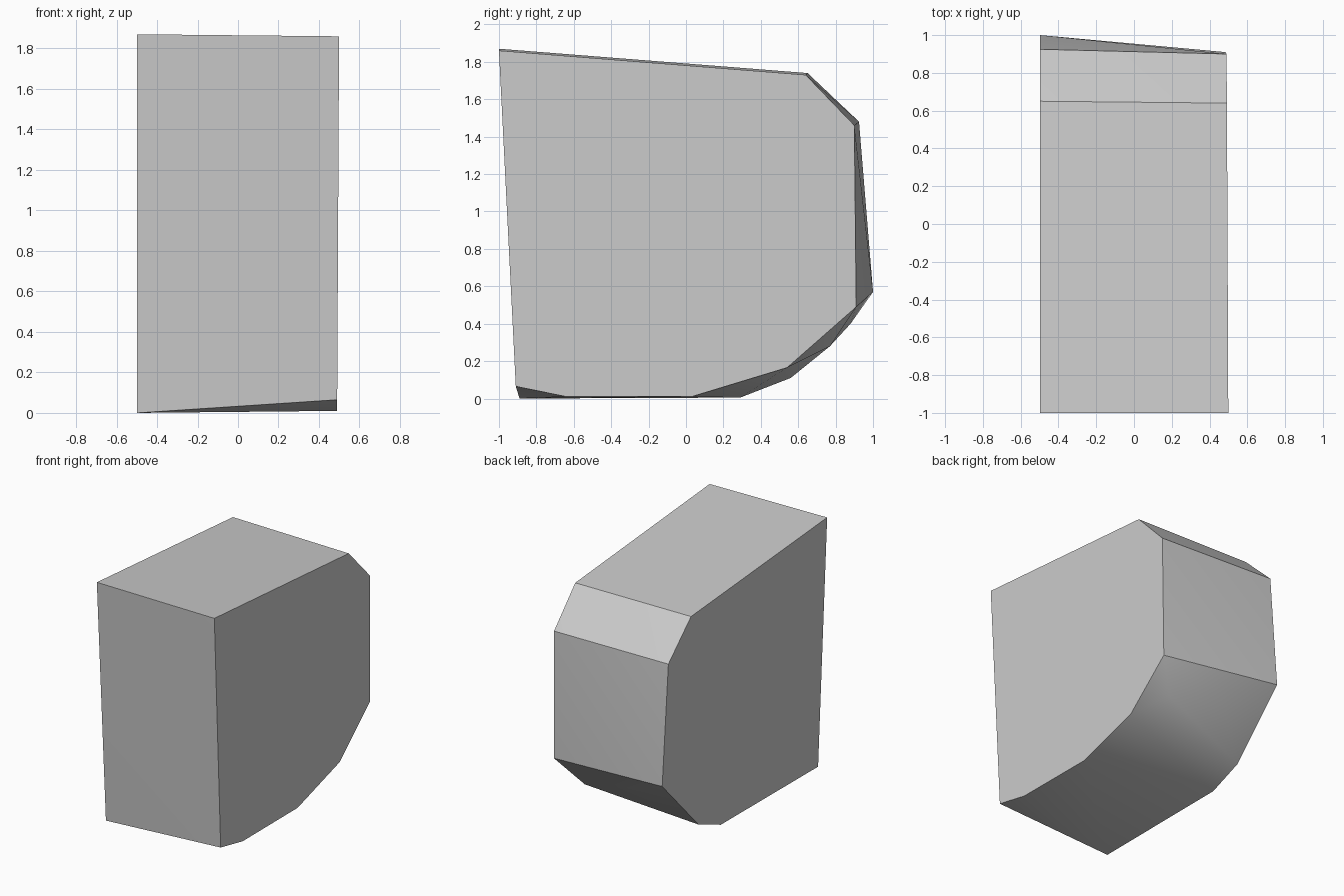
import bpy
import bmesh
import math

cube = bpy.data.objects.get("Cube")
if cube:
    bpy.data.objects.remove(cube, do_unlink=True)

# Side outlines as (y, z), from the front top around the back to the front bottom
near_side = [(-1, 1.86), (0.64, 1.73), (0.9, 1.46), (0.91, 0.49),
             (0.54, 0.165), (0.03, 0.01), (-0.64, 0.01), (-0.91, 0.065)]
far_side = [(-1, 1.87), (0.65, 1.74), (0.925, 1.48), (1, 0.57),
            (0.56, 0.11), (0.29, 0.005), (-0.89, 0)]
# Rounded corner points between the two sides at the lower back
back_points = [(-0.08, 0.88, 0.4), (0.32, 0.77, 0.28)]

points = [(0.486 + 0.005 * z - 0.004 * y, y, z) for y, z in near_side]
points += [(-0.498, y, z) for y, z in far_side] + back_points

# Skewed block: the skin stretched over both sides
bm = bmesh.new()
for p in points:
    bm.verts.new(p)
bmesh.ops.convex_hull(bm, input=bm.verts[:])
bmesh.ops.dissolve_limit(bm, angle_limit=math.radians(0.5),
                         verts=bm.verts[:], edges=bm.edges[:])
bmesh.ops.recalc_face_normals(bm, faces=bm.faces[:])
mesh = bpy.data.meshes.new("chipped_block")
bm.to_mesh(mesh)
bm.free()
block = bpy.data.objects.new("chipped_block", mesh)
bpy.context.collection.objects.link(block)

# Plain grey surface
grey = bpy.data.materials.new("light_grey")
grey.use_nodes = True
colour = (0.6, 0.6, 0.6, 1)
grey.diffuse_color = colour
for node in grey.node_tree.nodes:
    if node.type == 'BSDF_PRINCIPLED':
        node.inputs["Base Color"].default_value = colour
mesh.materials.append(grey)

# Soft lower back, crisp side edges
bpy.ops.object.select_all(action='DESELECT')
block.select_set(True)
bpy.context.view_layer.objects.active = block
bpy.ops.object.shade_smooth_by_angle(angle=math.radians(30))
